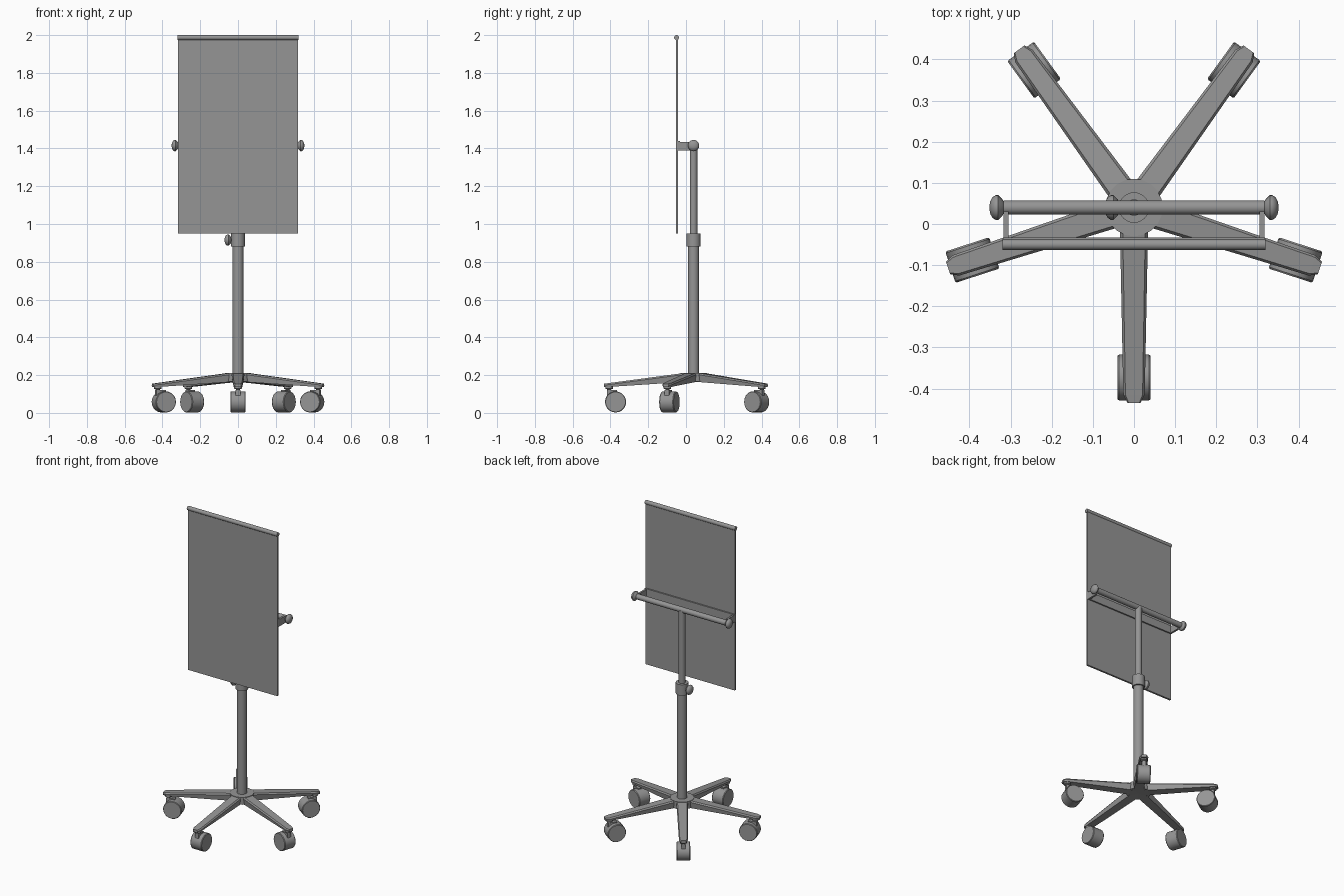
import bpy, bmesh, math
from mathutils import Matrix, Vector

if "Cube" in bpy.data.objects:
    bpy.data.objects.remove(bpy.data.objects["Cube"])

grey = bpy.data.materials.new("mid grey")
grey.use_nodes = True
tone = (0.3, 0.3, 0.3, 1)
grey.diffuse_color = tone
grey.node_tree.nodes["Principled BSDF"].inputs["Base Color"].default_value = tone

CY = 0.04  # depth of the column axis
AXIS = Matrix.Translation((0, CY, 0))


def finish(name, bm, matrix=Matrix(), smooth=True):
    bmesh.ops.recalc_face_normals(bm, faces=bm.faces)
    bm.transform(matrix)
    mesh = bpy.data.meshes.new(name)
    bm.to_mesh(mesh)
    bm.free()
    obj = bpy.data.objects.new(name, mesh)
    bpy.context.collection.objects.link(obj)
    mesh.materials.append(grey)
    if smooth:
        bpy.ops.object.select_all(action="DESELECT")
        obj.select_set(True)
        bpy.context.view_layer.objects.active = obj
        bpy.ops.object.shade_smooth_by_angle(angle=math.radians(35))
    return obj


def box(name, low, high, matrix=Matrix()):
    bm = bmesh.new()
    low, high = Vector(low), Vector(high)
    bmesh.ops.create_cube(bm, size=1)
    bmesh.ops.scale(bm, vec=high - low, verts=bm.verts)
    bmesh.ops.translate(bm, vec=(low + high) / 2, verts=bm.verts)
    return finish(name, bm, matrix, False)


def lathe(name, profile, matrix=Matrix(), sides=24):
    """Spin (radius, height) points about z; ends are capped."""
    bm = bmesh.new()
    rings = [[bm.verts.new((r * math.cos(t), r * math.sin(t), z))
              for t in (math.tau * i / sides for i in range(sides))]
             for r, z in profile]
    for a, b in zip(rings, rings[1:]):
        for i in range(sides):
            j = (i + 1) % sides
            bm.faces.new((a[i], a[j], b[j], b[i]))
    bm.faces.new(rings[0])
    bm.faces.new(rings[-1])
    return finish(name, bm, matrix)


def rod(name, radius, z0, z1, matrix=Matrix(), sides=24):
    return lathe(name, [(radius, z0), (radius, z1)], matrix, sides)


def knob(name, matrix):
    return lathe(name, [(0.011, -0.018), (0.02, -0.013), (0.03, -0.003), (0.03, 0.003),
                        (0.025, 0.011), (0.016, 0.016), (0.006, 0.018)], matrix)


def leg(name, matrix):
    """Tapered arm from hub to a chamfered tip, flatter at the outer end."""
    stations = [(0.0, 0.036, 0.165, 0.212), (0.06, 0.034, 0.163, 0.21),
                (0.455, 0.026, 0.137, 0.157), (0.475, 0.016, 0.137, 0.154)]
    bm = bmesh.new()
    loops = []
    for x, w, low, high in stations:
        loops.append([bm.verts.new((x, y, z)) for y, z in
                      ((-w * 0.85, low), (w * 0.85, low), (w, high - 0.008),
                       (w * 0.8, high), (-w * 0.8, high), (-w, high - 0.008))])
    for a, b in zip(loops, loops[1:]):
        for i in range(len(a)):
            j = (i + 1) % len(a)
            bm.faces.new((a[i], a[j], b[j], b[i]))
    bm.faces.new(loops[0])
    bm.faces.new(loops[-1])
    return finish(name, bm, matrix, False)


# Five-star base with a caster under each tip
for n in range(5):
    m = AXIS @ Matrix.Rotation(math.radians(72 * n - 90), 4, "Z")
    leg(f"base_leg_{n + 1}", m)
    stem = m @ Matrix.Translation((0.447, 0, 0))
    lathe(f"caster_stem_{n + 1}", [(0.011, 0.085), (0.011, 0.125), (0.02, 0.128), (0.02, 0.14)], stem, 16)
    box(f"caster_fork_{n + 1}", (0.405, -0.012, 0.09), (0.457, 0.012, 0.12), m)
    axle = m @ Matrix.Translation((0.413, 0, 0.058)) @ Matrix.Rotation(math.pi / 2, 4, "X")
    lathe(f"caster_wheel_{n + 1}", [(0.053, -0.04), (0.056, -0.036), (0.056, 0.036), (0.053, 0.04)], axle, 20)

# Hub and telescopic column
rod("base_hub", 0.07, 0.165, 0.212, AXIS, 20)
rod("outer_column", 0.029, 0.2, 0.885, AXIS)
rod("clamp_collar", 0.037, 0.88, 0.95, AXIS)
rod("inner_column", 0.02, 0.9, 1.415, AXIS)
turn = Matrix.Rotation(math.pi / 2, 4, "Y")
rod("clamp_screw", 0.01, -0.05, 0, Matrix.Translation((0, CY, 0.915)) @ turn, 16)
knob("clamp_knob", Matrix.Translation((-0.053, CY, 0.915)) @ turn.inverted())

# Tilting crossbar with end knobs
bar = Matrix.Translation((0, CY, 1.415))
rod("crossbar", 0.017, -0.317, 0.317, bar @ turn)
for side, label in ((1, "left"), (-1, "right")):
    knob(f"{label}_tilt_knob", bar @ Matrix.Translation((side * 0.333, 0, 0))
         @ Matrix.Rotation(side * math.pi / 2, 4, "Y"))
    box(f"{label}_bracket_arm", (side * 0.311 - 0.006, -0.04, 1.39),
        (side * 0.311 + 0.006, 0.03, 1.435))
box("bracket_plate", (-0.317, -0.043, 1.39), (0.317, -0.033, 1.44))

# Chart board with a rolled paper clamp along the top
box("board", (-0.317, -0.054, 0.95), (0.317, -0.042, 1.99))
roll = Matrix.Translation((0, -0.05, 1.987)) @ turn
rod("top_clamp", 0.013, -0.32, 0.32, roll, 16)
